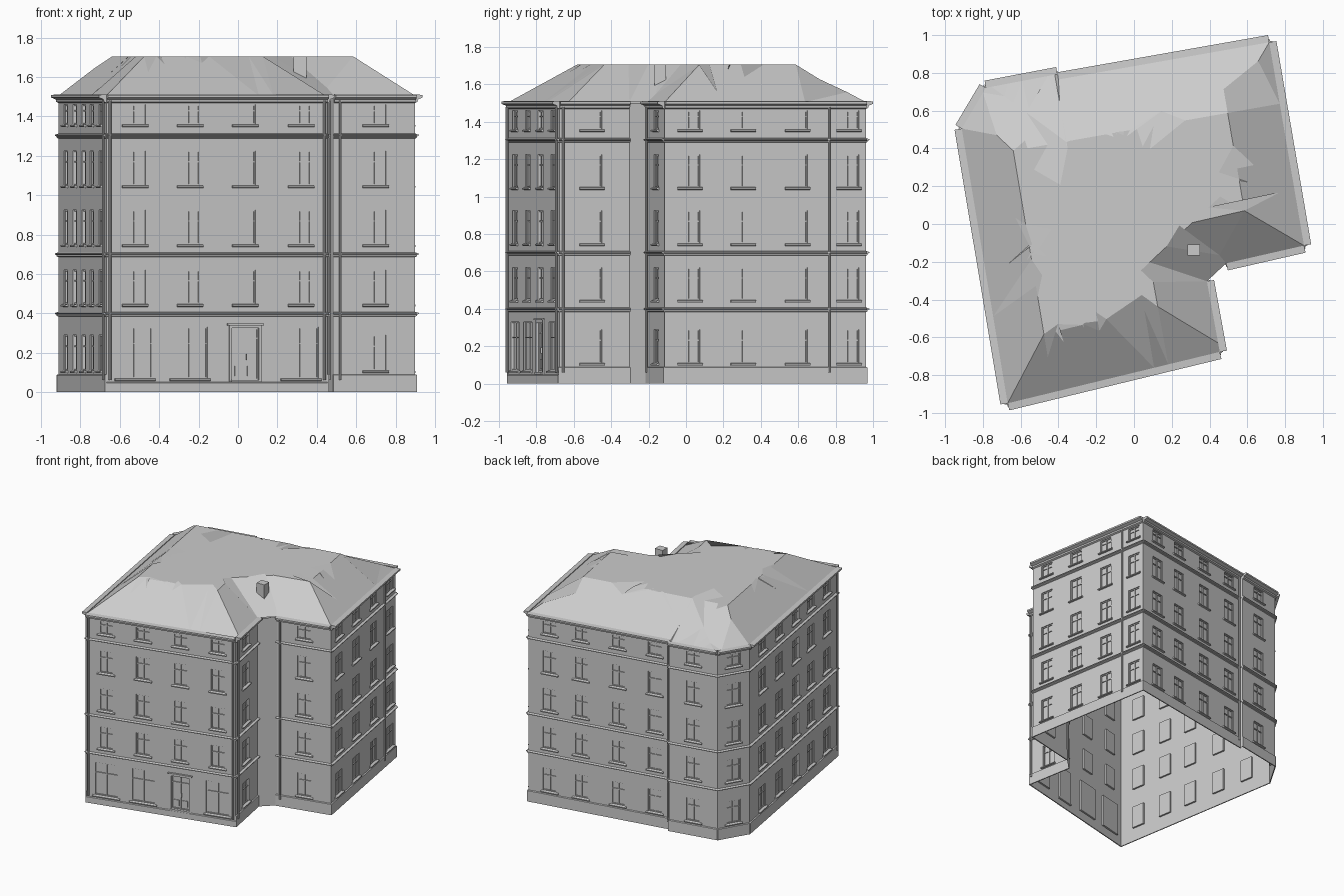
import bpy, bmesh
from mathutils import Vector

if "Cube" in bpy.data.objects:
    bpy.data.objects.remove(bpy.data.objects["Cube"])

# Footprint corners, counter-clockwise from the front-left corner
PTS = [Vector(p) for p in [(-.669, -.949), (.454, -.677), (.386, -.303), (.488, -.208),
                           (.90, -.114), (.716, .962), (-.40, .765), (-.405, .793),
                           (-.784, .721), (-.912, .505)]]
FRONT, NOTCH, DIAG, WING, RIGHT, BACK, STEP, BACK2, CHAMFER, LEFT = range(10)
FLOORS = [0, .4, .7, 1.0, 1.3, 1.5]
ROWS = [(.11, .29), (.447, .62), (.75, .925), (1.05, 1.225), (1.36, 1.46)]
# Window column centres as fractions of each wall's length
COLS = {FRONT: [.13, .378, .628, .88], NOTCH: [.465], WING: [.51],
        RIGHT: [.125, .39, .66, .915], BACK: [.15, .37, .63, .89],
        BACK2: [.5], CHAMFER: [.5], LEFT: [.15, .34, .53, .70, .88]}
RECESS = .014


class Wall:
    """Local frame: u along the wall, d outward, z up."""
    def __init__(self, i):
        self.a, b = PTS[i], PTS[(i + 1) % len(PTS)]
        self.len = (b - self.a).length
        self.t = (b - self.a).normalized()
        self.n = Vector((self.t.y, -self.t.x))

    def p(self, u, d, z):
        q = self.a + self.t * u + self.n * d
        return Vector((q.x, q.y, z))


WALLS = [Wall(i) for i in range(len(PTS))]


def quad(bm, *ps):
    bm.faces.new([bm.verts.new(p) for p in ps])


def prism(bm, w, u0, u1, profile):
    """Extrude a (d, z) profile along a wall from u0 to u1."""
    a = [bm.verts.new(w.p(u0, d, z)) for d, z in profile]
    b = [bm.verts.new(w.p(u1, d, z)) for d, z in profile]
    n = len(a)
    faces = [bm.faces.new((a[k], a[(k + 1) % n], b[(k + 1) % n], b[k])) for k in range(n)]
    faces += [bm.faces.new(a[::-1]), bm.faces.new(b)]
    bmesh.ops.recalc_face_normals(bm, faces=faces)


def box(bm, w, u0, u1, d0, d1, z0, z1):
    prism(bm, w, u0, u1, [(d0, z0), (d1, z0), (d1, z1), (d0, z1)])


def finish(bm, name):
    me = bpy.data.meshes.new(name)
    bm.to_mesh(me)
    bm.free()
    ob = bpy.data.objects.new(name, me)
    bpy.context.collection.objects.link(ob)
    return ob


walls, glass, frames, sills, door = [bmesh.new() for _ in range(5)]


def opening(w, u0, u1, z0, z1, kind):
    """Reveal, pane, frame bars and sill of one opening."""
    c = [(u0, z0), (u1, z0), (u1, z1), (u0, z1)]
    for k in range(4):
        (ua, za), (ub, zb) = c[k], c[(k + 1) % 4]
        quad(walls, w.p(ua, 0, za), w.p(ub, 0, zb), w.p(ub, -RECESS, zb), w.p(ua, -RECESS, za))
    quad(glass, *[w.p(u, -RECESS, z) for u, z in c])
    f, m, zt = .007, (u0 + u1) / 2, z0 + (z1 - z0) * .68
    bm = door if kind == 'door' else frames
    d0, d1 = -RECESS, -.007
    if kind == 'door':
        zt = z0 + (z1 - z0) * .8
    for ua, ub in ((u0, u0 + f), (m - f / 2, m + f / 2), (u1 - f, u1)):
        box(bm, w, ua, ub, d0, d1, z0, z1)
    for za, zb in ((z0, z0 + f), (zt - f / 2, zt + f / 2), (z1 - f, z1)):
        box(bm, w, u0, u1, d0, d1, za, zb)
    if kind == 'door':
        # Door leaves' lower panels, surround, lintel, step and handle
        for ua, ub in ((u0 + .018, m - .014), (m + .014, u1 - .018)):
            box(bm, w, ua, ub, d0, -.009, z0 + .02, z0 + .07)
        box(bm, w, u0 - .014, u0, 0, .008, .05, z1 + .014)
        box(bm, w, u1, u1 + .014, 0, .008, .05, z1 + .014)
        box(bm, w, u0 - .014, u1 + .014, 0, .008, z1, z1 + .014)
        box(bm, w, u0 - .024, u1 + .024, 0, .016, z1 + .014, z1 + .022)
        box(bm, w, u0 - .005, u1 + .005, -RECESS, .014, z0 - .012, z0)
        box(bm, w, m + .006, m + .01, d1, .002, z0 + .1, z0 + .13)
    else:
        prism(sills, w, u0 - .014, u1 + .014,
              [(0, z0 - .014), (.014, z0 - .012), (.014, z0 - .004), (0, z0)])


# Walls, built floor by floor around their openings
for i, w in enumerate(WALLS):
    for fl in range(5):
        zb, zt = FLOORS[fl], FLOORS[fl + 1]
        u = 0
        for k, t in enumerate(COLS.get(i, [])):
            kind, half, (z0, z1) = 'window', .054, ROWS[fl]
            if i == FRONT and fl == 0:
                kind, half, z0, z1 = ('door', .07, .062, .325) if k == 2 else ('shop', .092, .07, .33)
            u0, u1 = t * w.len - half, t * w.len + half
            for ua, ub, za, zc in ((u, u0, zb, zt), (u0, u1, zb, z0), (u0, u1, z1, zt)):
                quad(walls, w.p(ua, 0, za), w.p(ub, 0, za), w.p(ub, 0, zc), w.p(ua, 0, zc))
            opening(w, u0, u1, z0, z1, kind)
            u = u1
        quad(walls, w.p(u, 0, zb), w.p(w.len, 0, zb), w.p(w.len, 0, zt), w.p(u, 0, zt))
bmesh.ops.remove_doubles(walls, verts=walls.verts, dist=1e-4)
for bm, name in ((walls, "walls"), (glass, "window_panes"), (frames, "window_frames"),
                 (sills, "window_sills"), (door, "entrance_door")):
    finish(bm, name)

# Plinth, floor bands and eaves cornice, one straight run per wall
plinth, bands, cornice = [bmesh.new() for _ in range(3)]
for i, w in enumerate(WALLS):
    if i in (DIAG, STEP):
        continue
    h = .05 if i == FRONT else .09
    prism(plinth, w, -.006, w.len + .006, [(0, 0), (.008, 0), (.008, h - .004), (0, h)])
    for z in (.395, .697, 1.3):
        prism(bands, w, -.004, w.len + .004,
              [(0, z - .012), (.008, z - .008), (.008, z - .002), (.018, z + .002), (.018, z + .007), (0, z + .012)])
    prism(cornice, w, 0, w.len, [(0, 1.468), (.012, 1.474), (.014, 1.486), (.0386, 1.496),
                                 (.0386, 1.509), (0, 1.512)])
finish(plinth, "plinth")
finish(bands, "floor_bands")
finish(cornice, "eaves_cornice")

# Hipped roof: flat top, each eave rising over its own run; re-entrant corner by maximum
RISE, EAVE = .2, 1.505
RUN = {FRONT: .31, NOTCH: .28, DIAG: .28, WING: .25, RIGHT: .28, BACK: .33, CHAMFER: .25, LEFT: .25}


def slope(i):
    w = WALLS[i]
    g = -w.n / RUN[i]
    return g, -g.dot(w.a)


PL = {i: slope(i) for i in RUN}


def height(x, y):
    f = {i: g.x * x + g.y * y + c for i, (g, c) in PL.items()}
    inner = max(f[NOTCH], f[DIAG], f[WING])
    h = min(1, inner, *[f[i] for i in (FRONT, RIGHT, BACK, CHAMFER, LEFT)])
    return EAVE + RISE * max(0, h)


roof = bmesh.new()
roof.faces.new([roof.verts.new((p.x, p.y, 0)) for p in PTS])
keys = list(PL)
lines = [(PL[i][0], PL[i][1] - 1) for i in keys]
lines += [(PL[i][0] - PL[j][0], PL[i][1] - PL[j][1]) for i in keys for j in keys if i < j]
for g, c in lines:                      # crease along every possible hip, valley and ridge
    if g.length > .05:
        co = -g * c / g.length_squared
        bmesh.ops.bisect_plane(roof, geom=roof.verts[:] + roof.edges[:] + roof.faces[:], dist=1e-5,
                               plane_co=(co.x, co.y, 0), plane_no=(g.x, g.y, 0))
bmesh.ops.triangulate(roof, faces=roof.faces[:])
for v in roof.verts:
    v.co.z = height(v.co.x, v.co.y)
bmesh.ops.dissolve_limit(roof, angle_limit=.01, verts=roof.verts[:], edges=roof.edges[:])
for f in roof.faces:
    f.normal_update()
    if f.normal.z < 0:
        f.normal_flip()
finish(roof, "roof")

# Chimney
bpy.ops.mesh.primitive_cube_add(size=1, location=(.316, -.138, 1.645))
ch = bpy.context.object
ch.name, ch.scale = "chimney", (.066, .06, .12)

# Drainpipes: wall, position along it
for i, t in ((FRONT, .014), (FRONT, .985), (NOTCH, .05), (WING, .07), (RIGHT, .815), (BACK, .985), (LEFT, .985)):
    w = WALLS[i]
    bpy.ops.mesh.primitive_cylinder_add(vertices=8, radius=.007, depth=1.42,
                                        location=w.p(t * w.len, .012, .77))
    bpy.context.object.name = "drainpipe"
    bpy.ops.object.shade_smooth_by_angle()
